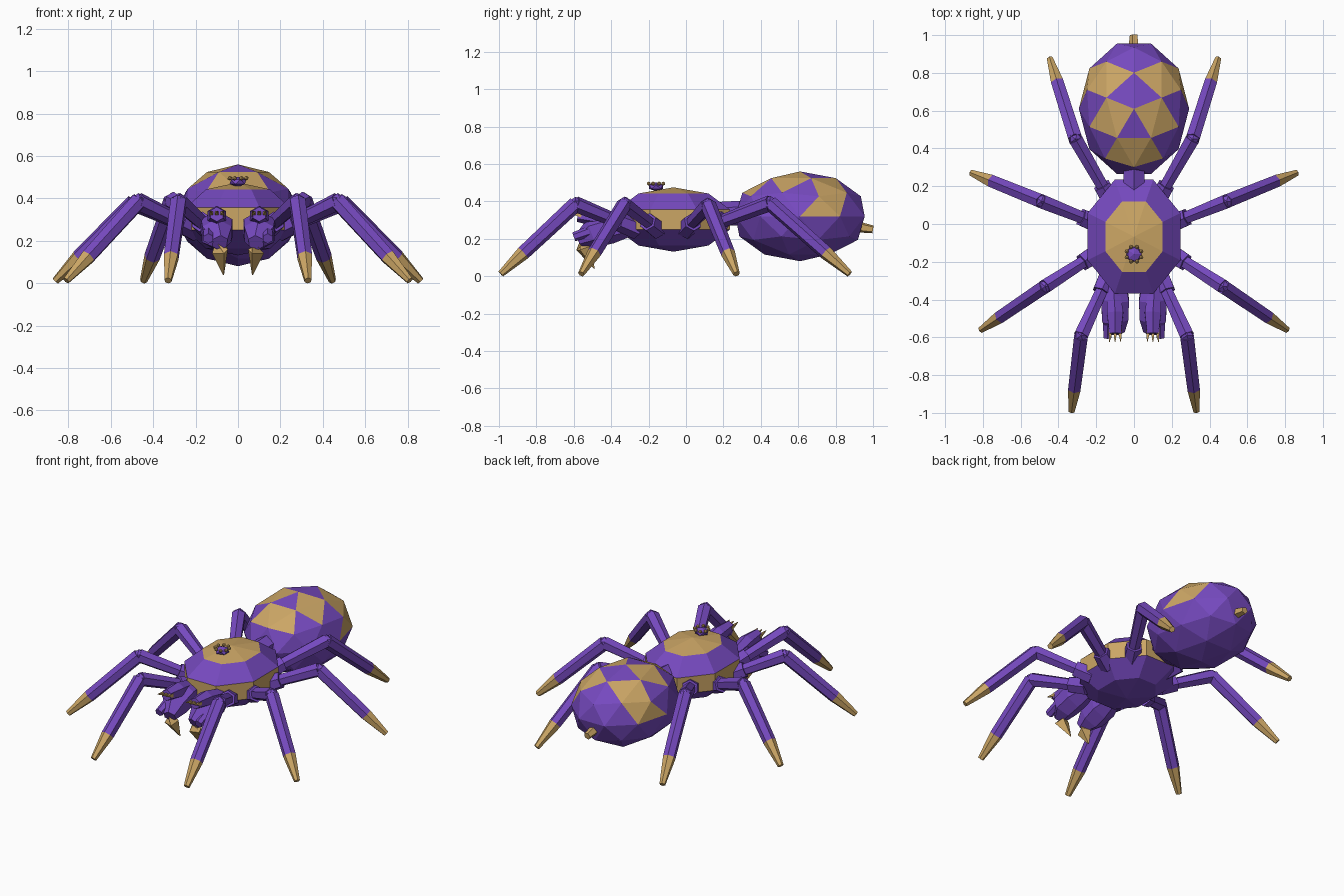
import bpy, bmesh, math
from mathutils import Vector, Matrix

cube = bpy.data.objects.get("Cube")
if cube:
    bpy.data.objects.remove(cube)


def material(name, rgb):
    m = bpy.data.materials.new(name)
    m.use_nodes = True
    m.diffuse_color = (*rgb, 1)
    m.node_tree.nodes["Principled BSDF"].inputs["Base Color"].default_value = (*rgb, 1)
    return m


PURPLE = material("purple", (0.18, 0.067, 0.52))
GOLD = material("gold", (0.60, 0.38, 0.13))


def finish(name, bm, *mats):
    bmesh.ops.recalc_face_normals(bm, faces=bm.faces[:])
    me = bpy.data.meshes.new(name)
    bm.to_mesh(me)
    bm.free()
    for m in mats:
        me.materials.append(m)
    ob = bpy.data.objects.new(name, me)
    bpy.context.collection.objects.link(ob)
    return ob


def limb(name, points, radii, mats, gold_from=99, sides=6):
    """Faceted tube through points; sections from gold_from on use the second material."""
    bm = bmesh.new()
    pts = [Vector(p) for p in points]
    rings = []
    for i, p in enumerate(pts):
        d = (pts[min(i + 1, len(pts) - 1)] - pts[max(i - 1, 0)]).normalized()
        side = d.cross(Vector((0, 0, 1)))
        side = side.normalized() if side.length > 0.01 else Vector((1, 0, 0))
        up = side.cross(d)
        ring = []
        for k in range(sides):
            a = 2 * math.pi * (k + 0.5) / sides
            ring.append(bm.verts.new(p + radii[i] * (math.cos(a) * side + math.sin(a) * up)))
        rings.append(ring)
    for i in range(len(rings) - 1):
        for k in range(sides):
            n = (k + 1) % sides
            f = bm.faces.new((rings[i][k], rings[i][n], rings[i + 1][n], rings[i + 1][k]))
            f.material_index = int(i >= gold_from)
    bm.faces.new(rings[0])
    bm.faces.new(rings[-1]).material_index = int(len(rings) - 1 > gold_from)
    return finish(name, bm, *mats)


def blob(name, centre, size, mat, subdivisions=1):
    bm = bmesh.new()
    bmesh.ops.create_icosphere(bm, subdivisions=subdivisions, radius=1)
    bmesh.ops.scale(bm, vec=size, verts=bm.verts)
    bmesh.ops.translate(bm, vec=centre, verts=bm.verts)
    return finish(name, bm, mat)


# Front body: eight-sided dome with gold top cap and gold waist band
bm = bmesh.new()
bmesh.ops.create_uvsphere(bm, u_segments=8, v_segments=5, radius=1)
bmesh.ops.rotate(bm, matrix=Matrix.Rotation(math.pi / 8, 3, "Z"), verts=bm.verts)
for f in bm.faces:
    h = f.calc_center_median().z
    f.material_index = int(h > 0.8 or abs(h) < 0.1)
bmesh.ops.scale(bm, vec=(0.279, 0.344, 0.172), verts=bm.verts)
bmesh.ops.translate(bm, vec=(0, -0.067, 0.303), verts=bm.verts)
finish("front_body", bm, PURPLE, GOLD)

# Abdomen: faceted ball with mirrored gold patches
patches = [Vector(p) for p in (
    (0.27, -0.09, 0.90), (0.54, -0.17, 0.74), (0, -0.57, 0.74), (0.28, -0.67, 0.61),
    (0.33, 0.46, 0.74), (0.62, 0.38, 0.61), (0.89, 0.29, 0.15), (0.72, 0.52, 0.32))]
bm = bmesh.new()
bmesh.ops.create_icosphere(bm, subdivisions=2, radius=1)
bmesh.ops.rotate(bm, matrix=Matrix.Rotation(math.pi / 2, 3, "Z"), verts=bm.verts)
for f in bm.faces:
    c = f.calc_center_median()
    c.x = abs(c.x)
    f.material_index = int(min((c - p).length for p in patches) < 0.08)
bmesh.ops.scale(bm, vec=(0.292, 0.363, 0.24), verts=bm.verts)
bmesh.ops.translate(bm, vec=(0, 0.61, 0.32), verts=bm.verts)
finish("abdomen", bm, PURPLE, GOLD)

# Waist and spinneret
limb("waist", [(0, 0.14, 0.33), (0, 0.32, 0.34)], [0.065, 0.065], [PURPLE])
limb("spinneret", [(0, 0.88, 0.27), (0, 1.0, 0.25)], [0.035, 0.022], [GOLD], sides=5)

# Eye cluster on top of the front body
blob("eye_mound", (0, -0.16, 0.478), (0.045, 0.045, 0.024), PURPLE)
for i in range(8):
    a = math.tau * (i + 0.5) / 8
    blob("eye", (0.042 * math.cos(a), -0.16 + 0.042 * math.sin(a), 0.495),
         (0.012, 0.012, 0.011), GOLD)

# Hip, knee and foot of each leg on the left side
legs = {
    "front": ((0.13, -0.26, 0.25), (0.28, -0.59, 0.385), (0.33, -0.99, 0.012)),
    "middle_front": ((0.19, -0.15, 0.25), (0.47, -0.33, 0.385), (0.81, -0.56, 0.012)),
    "middle_back": ((0.19, 0.0, 0.25), (0.49, 0.12, 0.38), (0.86, 0.27, 0.012)),
    "back": ((0.11, 0.1, 0.26), (0.31, 0.45, 0.39), (0.445, 0.875, 0.012)),
}

for s, label in ((1, "left"), (-1, "right")):
    def flip(*p):
        return Vector((s * p[0], p[1], p[2]))

    # Walking legs
    for name, joints in legs.items():
        hip, knee, foot = (flip(*p) for p in joints)
        tag = f"{label}_{name}"
        root = hip.lerp(knee, 0.3)
        limb(tag + "_hip", [hip, root], [0.055, 0.05], [PURPLE])
        limb(tag + "_thigh", [root, knee], [0.036, 0.043], [PURPLE])
        blob(tag + "_knee", knee, (0.038, 0.038, 0.04), PURPLE)
        limb(tag + "_shin", [knee, knee.lerp(foot, 0.7), foot],
             [0.042, 0.038, 0.018], [PURPLE, GOLD], gold_from=1)

    # Jaw with curved fang
    limb(label + "_jaw", [flip(0.09, -0.28, 0.27), flip(0.1, -0.4, 0.26),
                          flip(0.1, -0.5, 0.23), flip(0.085, -0.57, 0.19)],
         [0.05, 0.085, 0.08, 0.04], [PURPLE])
    limb(label + "_fang", [flip(0.085, -0.54, 0.2), flip(0.085, -0.55, 0.15),
                           flip(0.068, -0.49, 0.04)],
         [0.03, 0.042, 0.003], [GOLD], sides=4)

    # Feeler with three small claws
    limb(label + "_feeler", [flip(0.11, -0.32, 0.29), flip(0.1, -0.47, 0.315),
                             flip(0.1, -0.58, 0.325)],
         [0.035, 0.05, 0.035], [PURPLE])
    limb(label + "_feeler_stub", [flip(0.14, -0.46, 0.26), flip(0.14, -0.6, 0.21)],
         [0.03, 0.025], [PURPLE])
    for k in (-1, 0, 1):
        x = 0.1 + 0.024 * k
        limb(label + "_claw", [flip(x, -0.56, 0.325), flip(x + 0.006 * k, -0.625, 0.34)],
             [0.016, 0.002], [GOLD], sides=4)
